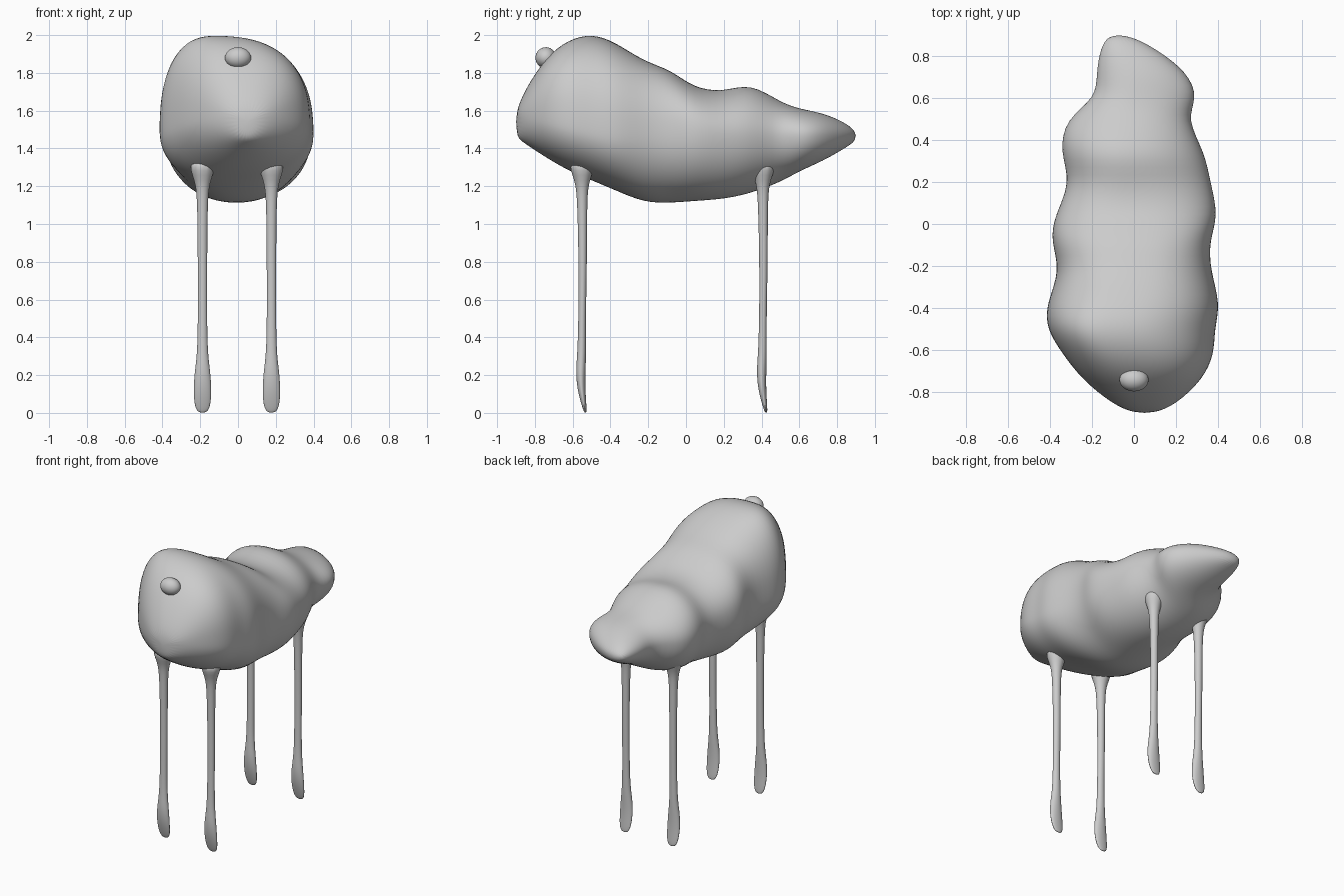
import bpy, bmesh, math

if "Cube" in bpy.data.objects:
    bpy.data.objects.remove(bpy.data.objects["Cube"])


def loft(name, rings):
    """Skin a list of equal-length point rings, cap both ends, smooth."""
    bm = bmesh.new()
    loops = [[bm.verts.new(p) for p in ring] for ring in rings]
    n = len(loops[0])
    for a, b in zip(loops, loops[1:]):
        for i in range(n):
            j = (i + 1) % n
            bm.faces.new((a[i], a[j], b[j], b[i]))
    bm.faces.new(loops[0])
    bm.faces.new(loops[-1])
    bmesh.ops.recalc_face_normals(bm, faces=bm.faces)
    for f in bm.faces:
        f.smooth = True
    mesh = bpy.data.meshes.new(name)
    bm.to_mesh(mesh)
    bm.free()
    ob = bpy.data.objects.new(name, mesh)
    bpy.context.collection.objects.link(ob)
    sub = ob.modifiers.new("smooth", 'SUBSURF')
    sub.levels = sub.render_levels = 2
    return ob


def spow(v, e):
    return math.copysign(abs(v) ** e, v)


def section(y, xl, xr, zb, zt, xt, n=32):
    """Lopsided rounded cross-section: xt is where the crest sits."""
    # The head is widest a little higher and squarer than the tail
    zm = 1.47 + 0.1 * min(1, max(0, (-y - 0.4) / 0.4))
    square = 2.5 if -0.75 < y < 0.15 else 2.05
    xm = (xl + xr) / 2
    ring = []
    for i in range(n):
        c, s = math.cos(2 * math.pi * i / n), math.sin(2 * math.pi * i / n)
        mid, h, k = (xt, zt - zm, 2 / square) if s >= 0 else (xm, zm - zb, 0.95)
        w = (xr - mid) if c >= 0 else (mid - xl)
        ring.append((mid + w * spow(c, k), y, zm + h * spow(s, k)))
    return ring


# Lumpy body: y, left, right, bottom, top, crest x
body = [
    (-0.90, 0.00, 0.10, 1.46, 1.59, 0.05),
    (-0.86, -0.1, 0.20, 1.43, 1.70, 0.03),
    (-0.74, -0.25, 0.33, 1.35, 1.89, 0.0),
    (-0.62, -0.34, 0.385, 1.28, 1.98, -0.08),
    (-0.50, -0.42, 0.385, 1.23, 2.01, -0.14),
    (-0.38, -0.42, 0.415, 1.18, 1.97, -0.1),
    (-0.22, -0.35, 0.365, 1.11, 1.86, 0.0),
    (-0.08, -0.40, 0.36, 1.11, 1.82, 0.0),
    (0.04, -0.38, 0.405, 1.12, 1.72, 0.0),
    (0.20, -0.30, 0.365, 1.13, 1.7, -0.03),
    (0.34, -0.355, 0.34, 1.16, 1.75, -0.05),
    (0.50, -0.33, 0.25, 1.22, 1.645, -0.03),
    (0.60, -0.18, 0.305, 1.28, 1.61, 0.0),
    (0.72, -0.18, 0.26, 1.33, 1.59, 0.02),
    (0.84, -0.16, 0.10, 1.40, 1.54, -0.05),
    (0.90, -0.12, -0.03, 1.44, 1.49, -0.07),
]
loft("body", [section(*s) for s in body])

# Thin legs flaring at the hip, flattened paddle feet: z, y shift, rx, ry
leg = [
    (0.0, 0.018, 0.02, 0.006),
    (0.03, 0.012, 0.044, 0.012),
    (0.12, -0.004, 0.05, 0.022),
    (0.22, -0.008, 0.043, 0.027),
    (0.31, -0.002, 0.029, 0.024),
    (0.50, 0.0, 0.025, 0.02),
    (0.80, 0.004, 0.026, 0.023),
    (1.14, 0.0, 0.028, 0.027),
    (1.23, 0.0, 0.042, 0.038),
    (1.34, 0.0, 0.09, 0.09),
]


def add_leg(name, x, y):
    turns = [i * math.pi / 6 for i in range(12)]
    loft(name, [[(x + rx * math.cos(a), y + dy + ry * math.sin(a), z)
                 for a in turns] for z, dy, rx, ry in leg])


for end, y in (("front", -0.55), ("back", 0.407)):
    for label, x in (("left", -0.188), ("right", 0.177)):
        add_leg(f"{end}_{label}_leg", x, y)

# Small oval eye set in the forehead
bpy.ops.mesh.primitive_uv_sphere_add(segments=32, ring_count=16,
                                     location=(0, -0.742, 1.88))
eye = bpy.context.object
eye.name = "eye"
eye.scale = (0.069, 0.055, 0.056)
bpy.ops.object.shade_smooth()
